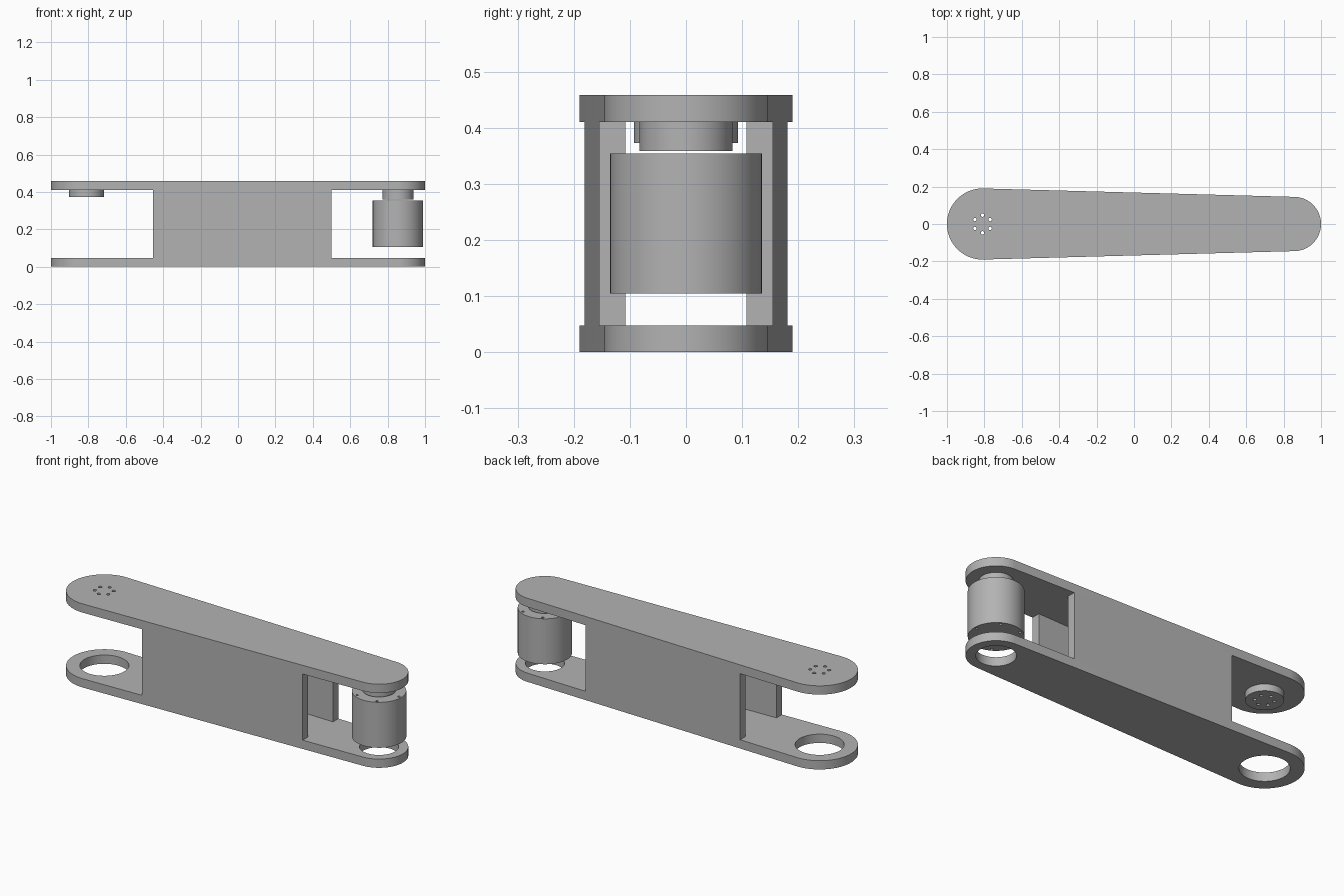
import bpy
import bmesh
from math import sin, cos, pi, asin, radians

cube = bpy.data.objects.get("Cube")
if cube:
    bpy.data.objects.remove(cube, do_unlink=True)

grey = bpy.data.materials.new("plain grey")
grey.use_nodes = True
COLOUR = (0.45, 0.45, 0.45, 1)
grey.diffuse_color = COLOUR
grey.node_tree.nodes["Principled BSDF"].inputs["Base Color"].default_value = COLOUR

# Main dimensions: joint centres, end radii, plate heights
REAR_X, REAR_R = -0.81, 0.19
TIP_X, TIP_R = 0.855, 0.145
PLATE, HEIGHT = 0.048, 0.458
TILT = asin((REAR_R - TIP_R) / (TIP_X - REAR_X))


def arc(x, y, r, start=0, end=2 * pi, n=64):
    """Points along an arc; a full circle leaves out its repeated end."""
    full = abs(end - start - 2 * pi) < 1e-6
    count = n if full else n + 1
    return [(x + r * cos(start + (end - start) * i / n),
             y + r * sin(start + (end - start) * i / n)) for i in range(count)]


def bolt_ring(x, ring_r, hole_r, phase):
    """Six small round holes around a joint centre."""
    return [arc(x + ring_r * cos(phase + k * pi / 3),
                ring_r * sin(phase + k * pi / 3), hole_r, n=16) for k in range(6)]


def extrude(name, outline, z0, z1, holes=()):
    """Solid from a flat outline with holes, standing between two heights."""
    curve = bpy.data.curves.new(name, 'CURVE')
    curve.dimensions = '2D'
    curve.fill_mode = 'BOTH'
    curve.extrude = (z1 - z0) / 2
    for loop in [outline, *holes]:
        spline = curve.splines.new('POLY')
        spline.points.add(len(loop) - 1)
        for point, (x, y) in zip(spline.points, loop):
            point.co = (x, y, 0, 1)
        spline.use_cyclic_u = True
    source = bpy.data.objects.new(name + " outline", curve)
    bpy.context.collection.objects.link(source)
    bpy.context.view_layer.update()
    evaluated = source.evaluated_get(bpy.context.evaluated_depsgraph_get())
    mesh = bpy.data.meshes.new_from_object(evaluated)
    bpy.data.objects.remove(source, do_unlink=True)
    mesh.name = name

    # Weld caps to sides and lift into place
    bm = bmesh.new()
    bm.from_mesh(mesh)
    bmesh.ops.remove_doubles(bm, verts=bm.verts, dist=1e-5)
    bmesh.ops.recalc_face_normals(bm, faces=bm.faces)
    bmesh.ops.translate(bm, verts=bm.verts, vec=(0, 0, (z0 + z1) / 2))
    bm.to_mesh(mesh)
    bm.free()
    mesh.materials.clear()
    mesh.materials.append(grey)

    obj = bpy.data.objects.new(name, mesh)
    bpy.context.collection.objects.link(obj)
    bpy.ops.object.select_all(action='DESELECT')
    obj.select_set(True)
    bpy.context.view_layer.objects.active = obj
    bpy.ops.object.shade_smooth_by_angle(angle=radians(30))
    return obj


# Tapered plates with rounded ends
side = pi / 2 - TILT
plate_outline = (arc(TIP_X, 0, TIP_R, -side, side) +
                 arc(REAR_X, 0, REAR_R, side, 2 * pi - side))
rear_bolts = bolt_ring(REAR_X, 0.047, 0.009, pi / 6)
extrude("bottom_plate", plate_outline, 0, PLATE,
        [arc(REAR_X, 0, 0.122), arc(TIP_X, 0, 0.097)])
extrude("top_plate", plate_outline, HEIGHT - PLATE, HEIGHT, rear_bolts)


# Side walls, flush with the plate edges
def edge_y(x):
    return REAR_R / cos(TILT) - (x - REAR_X) * sin(TILT) / cos(TILT)


WALL_BACK, WALL_FRONT, WALL = -0.455, 0.5, 0.047
for name, s in (("back_wall", 1), ("front_wall", -1)):
    outline = [(x, s * (edge_y(x) - inset)) for x, inset in
               ((WALL_BACK, 0), (WALL_FRONT, 0), (WALL_FRONT, WALL), (WALL_BACK, WALL))]
    extrude(name, outline, PLATE, HEIGHT - PLATE)

# Mounting bosses under the top plate
extrude("rear_boss", arc(REAR_X, 0, 0.093), 0.373, HEIGHT - PLATE, rear_bolts)
extrude("tip_boss", arc(TIP_X, 0, 0.083), 0.359, HEIGHT - PLATE)

# Motor housing with screw holes around its rim
extrude("motor_housing", arc(TIP_X, 0, 0.135), 0.105, 0.354,
        bolt_ring(TIP_X, 0.12, 0.007, 0))
